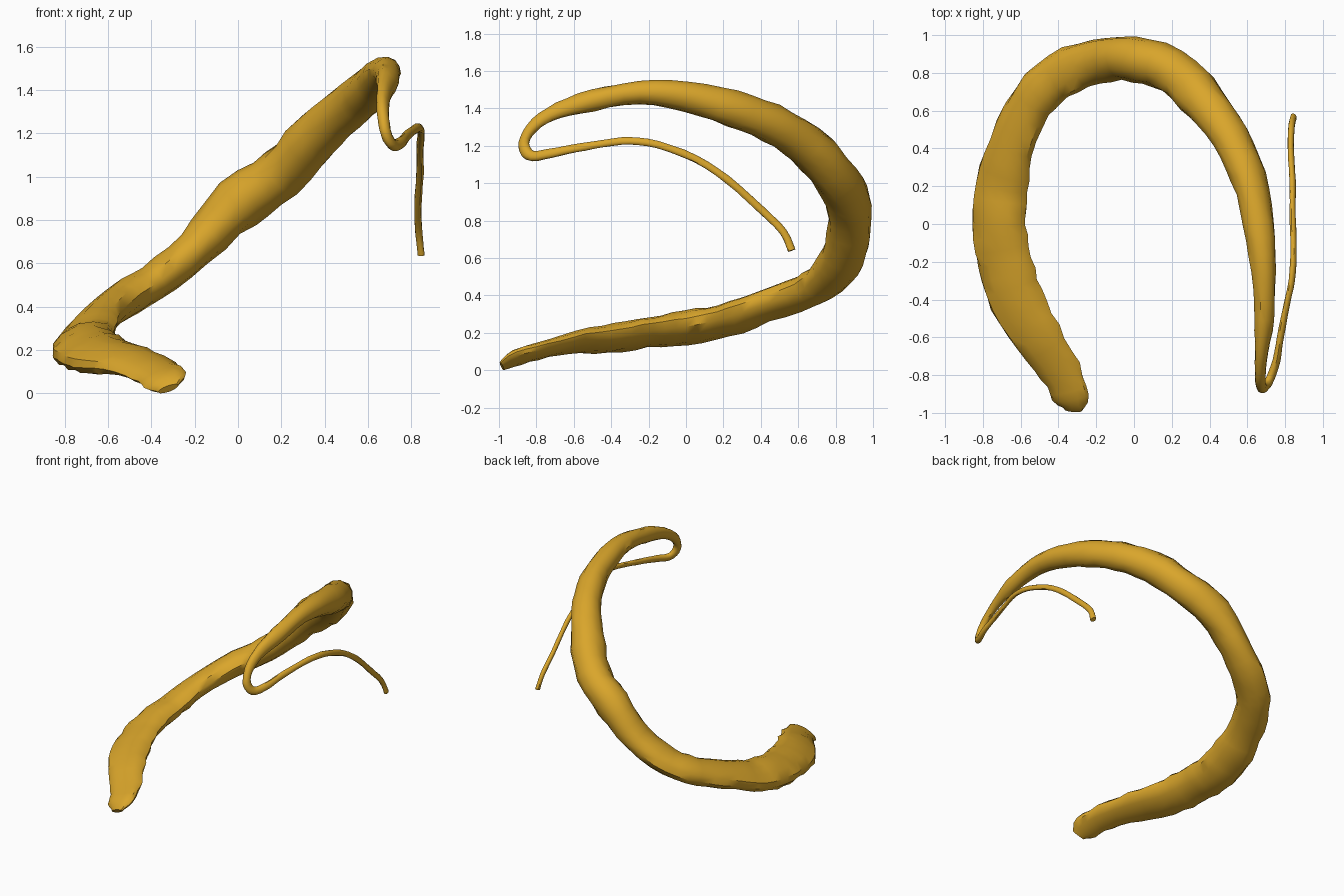
import bpy
import bmesh
import math
import random
from mathutils import Vector

random.seed(4)
SIDES = 12      # corners around each ring
STEPS = 3       # rings between neighbouring path points
LOOP_NORMAL = Vector((-.35, 0, .94))    # the wide axis of the oval leans with the loop

cube = bpy.data.objects.get("Cube")
if cube:
    bpy.data.objects.remove(cube, do_unlink=True)


def make_material(name, colour):
    material = bpy.data.materials.new(name)
    material.use_nodes = True
    material.diffuse_color = colour
    material.node_tree.nodes["Principled BSDF"].inputs["Base Color"].default_value = colour
    return material


# Thick body: x, y, z, half width across, half thickness
body_path = [
    (-.32, -.985, .022, .05, .018),
    (-.335, -.92, .062, .1, .035),
    (-.39, -.78, .105, .112, .04),
    (-.51, -.6, .152, .135, .052),
    (-.62, -.4, .17, .148, .066),
    (-.685, -.2, .2, .152, .068),
    (-.715, 0, .225, .148, .08),
    (-.7, .2, .262, .146, .075),
    (-.65, .41, .335, .125, .075),
    (-.54, .65, .425, .12, .085),
    (-.4, .78, .51, .125, .085),
    (-.2, .86, .665, .115, .09),
    (0, .875, .875, .12, .122),
    (.2, .81, 1.015, .122, .12),
    (.375, .645, 1.2, .115, .112),
    (.51, .455, 1.32, .1, .105),
    (.605, .25, 1.4, .09, .098),
    (.66, 0, 1.465, .083, .085),
    (.685, -.25, 1.485, .065, .06),
    (.69, -.5, 1.443, .052, .058),
    (.675, -.68, 1.39, .032, .044),
    (.668, -.8, 1.32, .027, .034),
    (.675, -.86, 1.24, .026, .028),
]

# Thin whip that hooks back from the body
whip_path = [
    (.69, -.862, 1.18), (.72, -.82, 1.145), (.755, -.72, 1.16),
    (.775, -.6, 1.185), (.81, -.42, 1.215), (.835, -.3, 1.226),
    (.845, -.15, 1.205), (.84, .05, 1.13), (.84, .22, 1.02),
    (.83, .4, .86), (.835, .52, .74), (.845, .565, .64),
]


def whip_radii(index):
    thickness = max(.021, .032 - .003 * index)
    return (.75 * thickness, thickness)


def smooth_path(points):
    """Catmull-Rom samples through position and radii together."""
    points = [Vector(p) for p in points]
    samples = []
    for i in range(len(points) - 1):
        p, q = points[i], points[i + 1]
        before = points[max(i - 1, 0)]
        after = points[min(i + 2, len(points) - 1)]
        for step in range(STEPS):
            t = step / STEPS
            leave, arrive = (q - before) / 2, (after - p) / 2
            samples.append(p + leave * t
                           + (3 * (q - p) - 2 * leave - arrive) * t ** 2
                           + (2 * (p - q) + leave + arrive) * t ** 3)
    samples.append(points[-1])
    return samples


def build_tube(name, samples, hook_start, material):
    """Sweep a lumpy oval; it lies in the loop until the hook, then follows along."""
    bm = bmesh.new()
    rings = []
    side = None
    last = len(samples) - 1
    for i, sample in enumerate(samples):
        centre = Vector(sample[:3])
        ahead = Vector(samples[min(i + 1, last)][:3])
        behind = Vector(samples[max(i - 1, 0)][:3])
        tangent = (ahead - behind).normalized()
        if i < hook_start:
            side = tangent.cross(LOOP_NORMAL).normalized()
        else:
            side = (side - tangent * side.dot(tangent)).normalized()
        up = side.cross(tangent)
        swell = random.uniform(.97, 1.04)
        ring = []
        for k in range(SIDES):
            angle = math.tau * k / SIDES
            lump = swell * random.uniform(.95, 1.05)
            ring.append(bm.verts.new(
                centre + side * (math.cos(angle) * sample[3] * lump)
                + up * (math.sin(angle) * sample[4] * lump)))
        rings.append(ring)

    for a, b in zip(rings, rings[1:]):
        for k in range(SIDES):
            n = (k + 1) % SIDES
            bm.faces.new((a[k], a[n], b[n], b[k]))
    bm.faces.new(rings[0])
    bm.faces.new(rings[-1])
    bmesh.ops.recalc_face_normals(bm, faces=bm.faces)

    mesh = bpy.data.meshes.new(name)
    bm.to_mesh(mesh)
    bm.free()
    mesh.materials.append(material)
    obj = bpy.data.objects.new(name, mesh)
    bpy.context.collection.objects.link(obj)
    return obj


golden = make_material("golden_yellow", (.7, .38, .024, 1))
full_path = body_path + [p + whip_radii(i) for i, p in enumerate(whip_path)]
tail = build_tube("curled_tail", smooth_path(full_path),
                  (len(body_path) - 3) * STEPS, golden)

bpy.ops.object.select_all(action="DESELECT")
tail.select_set(True)
bpy.context.view_layer.objects.active = tail
bpy.ops.object.shade_smooth_by_angle(angle=math.radians(40))
